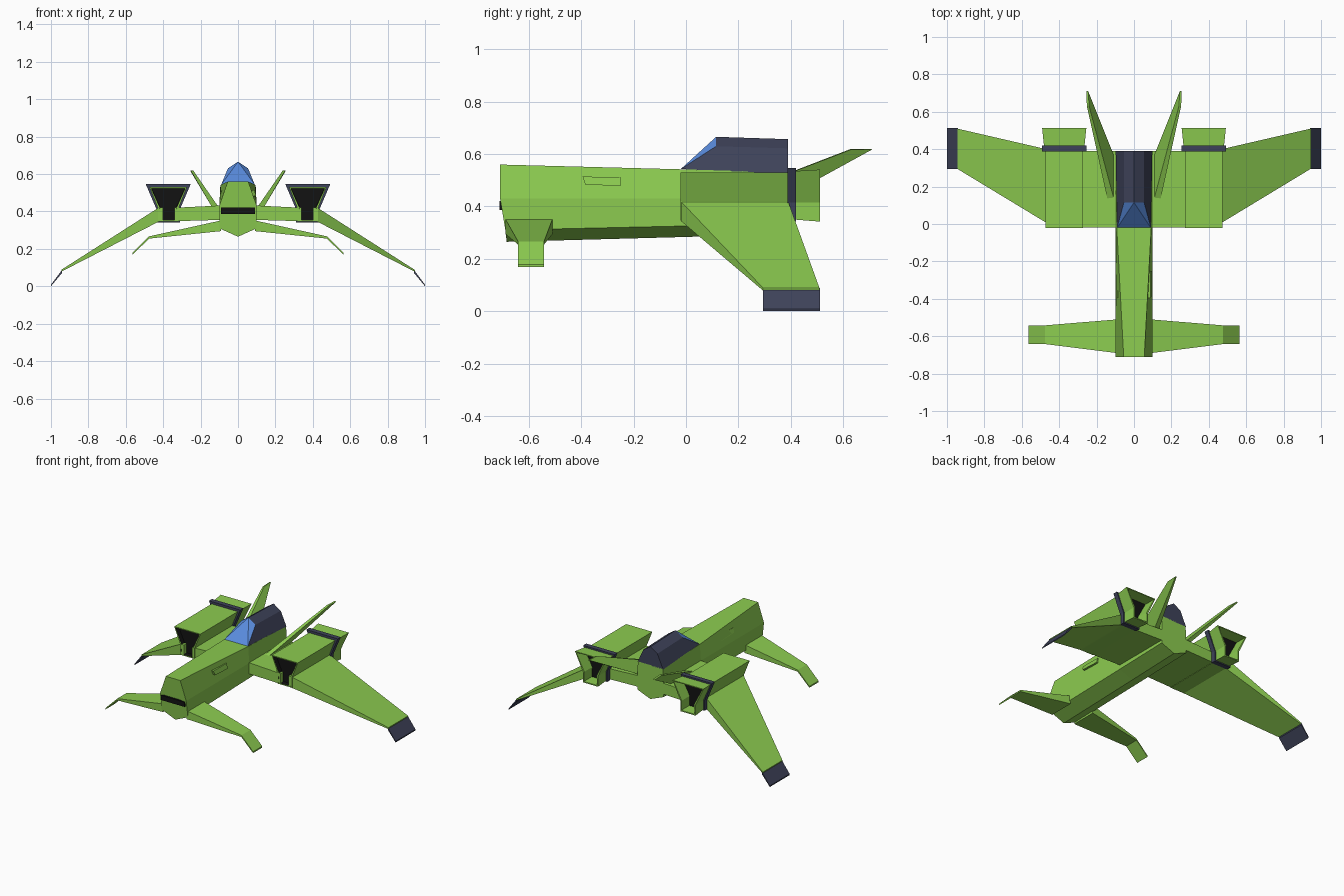
import bpy, bmesh
from mathutils import Vector

if "Cube" in bpy.data.objects:
    bpy.data.objects.remove(bpy.data.objects["Cube"])


def material(name, rgb):
    m = bpy.data.materials.new(name)
    m.diffuse_color = (*rgb, 1)
    m.use_nodes = True
    m.node_tree.nodes["Principled BSDF"].inputs["Base Color"].default_value = m.diffuse_color
    return m


GREEN = material("lime_green", (0.262, 0.60, 0.08))
SLATE = material("dark_slate", (0.048, 0.055, 0.10))
BLUE = material("glass_blue", (0.10, 0.26, 0.72))
BLACK = material("black", (0.006, 0.006, 0.006))


def finish(name, bm, mats, mirror=False):
    bm.normal_update()
    me = bpy.data.meshes.new(name)
    bm.to_mesh(me)
    bm.free()
    for m in mats:
        me.materials.append(m)
    ob = bpy.data.objects.new(name, me)
    bpy.context.collection.objects.link(ob)
    if mirror:
        ob.modifiers.new("mirror", 'MIRROR').use_axis = (True, False, False)
    return ob


def loft_mesh(rings):
    """Skin a row of equal-length point rings and cap both ends."""
    bm = bmesh.new()
    rows = [[bm.verts.new(p) for p in r] for r in rings]
    n = len(rows[0])
    for a, b in zip(rows, rows[1:]):
        for i in range(n):
            j = (i + 1) % n
            bm.faces.new((a[i], a[j], b[j], b[i]))
    caps = [bm.faces.new(rows[0]), bm.faces.new(rows[-1])]
    bmesh.ops.recalc_face_normals(bm, faces=bm.faces)
    bm.normal_update()
    return bm, caps


def loft(name, rings, mat, mirror=True):
    bm, _ = loft_mesh(rings)
    return finish(name, bm, [mat], mirror)


def recess(bm, face, rim, depth, wall_index):
    """Inset an end cap, sink it and paint it black (slot 1)."""
    bmesh.ops.inset_individual(bm, faces=[face], thickness=rim)
    r = bmesh.ops.inset_individual(bm, faces=[face], thickness=0.002, depth=-depth)
    for f in r["faces"]:
        f.material_index = wall_index
    face.material_index = 1


def section(x, y0, y1, top, bottom):
    """Four-point wing section at one x."""
    return [(x, y0, bottom), (x, y1, bottom), (x, y1, top), (x, y0, top)]


# Fuselage: six-sided hull with a raked nose and a V keel
def hull_ring(half):
    return half + [(-x, y, z) for x, y, z in reversed(half[:-1])]


loft("fuselage", [
    hull_ring([(0.055, -0.71, 0.56), (0.10, -0.71, 0.43), (0.10, -0.69, 0.31), (0, -0.685, 0.265)]),
    hull_ring([(0.092, -0.02, 0.542), (0.10, -0.02, 0.43), (0.10, -0.02, 0.325), (0, -0.02, 0.283)]),
    hull_ring([(0.095, 0.39, 0.53), (0.10, 0.39, 0.43), (0.10, 0.39, 0.335), (0, 0.39, 0.295)]),
], GREEN, mirror=False)

# Black slot across the nose
loft("nose_slot", [section(x, -0.712, -0.69, 0.42, 0.387) for x in (-0.09, 0.09)], BLACK, mirror=False)

# Raised panel on each side of the fuselage
loft("side_panel", [
    [(x0, -0.395, 0.514), (x0, -0.25, 0.512), (x1, -0.25, 0.478), (x1, -0.385, 0.484)]
    for x0, x1 in ((0.06, 0.07), (0.088, 0.097))], GREEN)

# Canopy: dark ridge-topped housing with a faceted blue windscreen
bm = bmesh.new()
V = lambda *p: bm.verts.new(p)
base_l, base_r = V(-0.09, -0.02, 0.543), V(0.09, -0.02, 0.543)
sh_l, sh_r, peak = V(-0.054, 0.115, 0.63), V(0.054, 0.115, 0.63), V(0, 0.115, 0.666)
rb_l, rb_r = V(-0.098, 0.39, 0.525), V(0.098, 0.39, 0.525)
rs_l, rs_r, rpeak = V(-0.054, 0.39, 0.622), V(0.054, 0.39, 0.622), V(0, 0.39, 0.657)
for f in ((base_l, base_r, peak), (base_l, peak, sh_l), (base_r, sh_r, peak)):
    bm.faces.new(f).material_index = 1
for f in ((base_l, sh_l, rs_l, rb_l), (base_r, rb_r, rs_r, sh_r), (sh_l, peak, rpeak, rs_l),
          (peak, sh_r, rs_r, rpeak), (rb_l, rs_l, rpeak, rs_r, rb_r), (base_l, rb_l, rb_r, base_r)):
    bm.faces.new(f)
bmesh.ops.recalc_face_normals(bm, faces=bm.faces)
finish("canopy", bm, [SLATE, BLUE])

# Wing: flat root, drooping tapered panel and dark bent tip
loft("wing_root", [section(0.09, -0.02, 0.39, 0.432, 0.355),
                   section(0.34, -0.02, 0.39, 0.42, 0.348)], GREEN)
loft("outer_wing", [section(0.40, -0.02, 0.39, 0.42, 0.348),
                    section(0.425, -0.02, 0.39, 0.42, 0.345),
                    section(0.945, 0.295, 0.51, 0.088, 0.078)], GREEN)
loft("wing_tip", [section(0.94, 0.295, 0.512, 0.088, 0.072),
                  section(1.0, 0.295, 0.512, 0.008, 0.0)], SLATE)

# Canards near the nose, with downturned ends
loft("canard", [section(0.09, -0.69, -0.51, 0.352, 0.295),
                section(0.475, -0.642, -0.542, 0.267, 0.255),
                section(0.565, -0.642, -0.542, 0.178, 0.168)], GREEN)

# Tail fins leaning out and back
loft("tail_fin", [
    [(0.105, 0.125, 0.425), (0.14, 0.125, 0.425), (0.14, 0.36, 0.425), (0.105, 0.36, 0.425)],
    [(0.24, 0.63, 0.62), (0.252, 0.63, 0.617), (0.255, 0.71, 0.617), (0.245, 0.71, 0.62)]], GREEN)


# Engines: funnel-shaped pod, dark collar and flared hollow nozzle
def funnel(y, top_w, low_w, top, waist, bottom, cx=0.373):
    half = [(top_w, top), (low_w, waist), (low_w, bottom)]
    pts = half + [(-x, z) for x, z in reversed(half)]
    return [(cx + x, y, z) for x, z in pts]


bm, caps = loft_mesh([funnel(y, 0.10, 0.056, 0.53, 0.42, 0.346) for y in (-0.021, 0.40)])
recess(bm, caps[0], 0.011, 0.03, 1)
finish("engine_pod", bm, [GREEN, BLACK], True)

loft("engine_collar", [funnel(y, 0.12, 0.064, 0.546, 0.415, 0.342) for y in (0.387, 0.42)], SLATE)

bm, caps = loft_mesh([funnel(0.415, 0.108, 0.056, 0.535, 0.415, 0.35),
                      funnel(0.512, 0.118, 0.058, 0.541, 0.415, 0.342)])
recess(bm, caps[1], 0.011, 0.085, 0)
finish("engine_nozzle", bm, [GREEN, BLACK], True)
